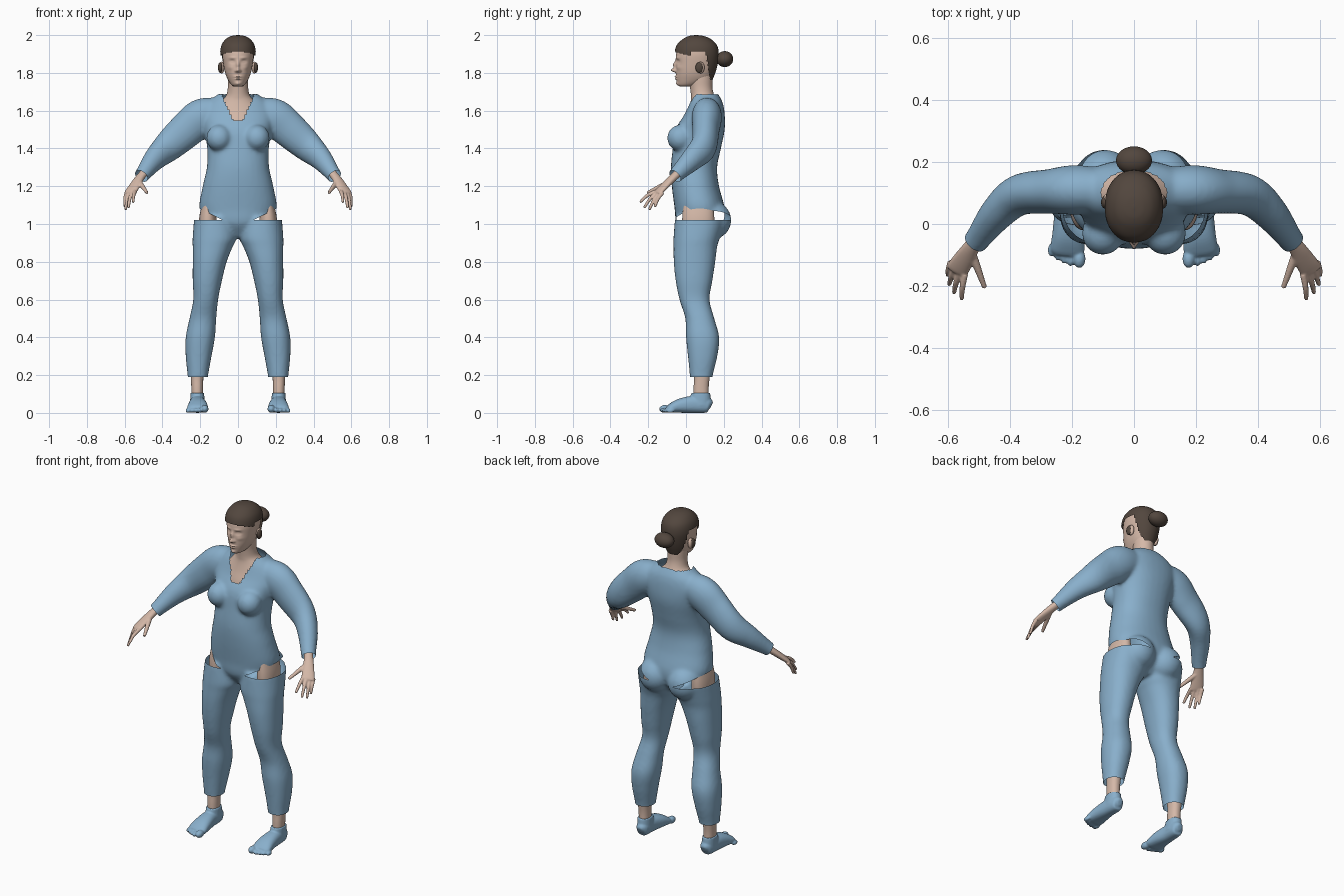
import bpy, bmesh, math
from mathutils import Vector, Matrix

cube = bpy.data.objects.get("Cube")
if cube:
    bpy.data.objects.remove(cube, do_unlink=True)


def material(name, rgb):
    m = bpy.data.materials.new(name)
    m.use_nodes = True
    m.diffuse_color = (*rgb, 1)
    m.node_tree.nodes["Principled BSDF"].inputs["Base Color"].default_value = (*rgb, 1)
    return m


BLUE = material("blue cloth", (0.25, 0.43, 0.60))
SKIN = material("skin", (0.66, 0.48, 0.39))
HAIR = material("brown hair", (0.085, 0.062, 0.048))


def spline(rows, steps):
    """Smooth interpolation through rows of numbers."""
    rows = [Vector(r) for r in rows]
    out = []
    for i in range(len(rows) - 1):
        a, b, c, d = (rows[max(0, min(len(rows) - 1, i + k))] for k in (-1, 0, 1, 2))
        for s in range(steps):
            t = s / steps
            out.append(b + (c - a) * (t / 2) + (2 * a - 5 * b + 4 * c - d) * (t * t / 2)
                       + (3 * b - a - 3 * c + d) * (t ** 3 / 2))
    return out + [rows[-1]]


def loft(bm, rows, flat=True, side=1, steps=6, segs=32, power=0.9):
    """Skin closed rings (x, y, z, radius u, radius v); level, or square to the path."""
    rows = spline(rows, steps)
    rings = []
    for i, (x, y, z, ru, rv) in enumerate(rows):
        u, v = Vector((1, 0, 0)), Vector((0, 1, 0))
        if not flat:
            t = (rows[min(i + 1, len(rows) - 1)] - rows[max(i - 1, 0)])
            t = Vector(t[:3]).normalized()
            u = t.cross(Vector((0, 0, 1))).normalized()
            v = u.cross(t)
        ring = []
        for k in range(segs):
            a = math.tau * k / segs
            c, s = (math.copysign(abs(f) ** power, f) for f in (math.cos(a), math.sin(a)))
            p = Vector((x, y, z)) + u * ru * c + v * rv * s
            ring.append(bm.verts.new((p.x * side, p.y, p.z)))
        rings.append(ring)
    faces = [bm.faces.new(rings[0]), bm.faces.new(rings[-1])]
    for a, b in zip(rings, rings[1:]):
        for k in range(segs):
            j = (k + 1) % segs
            faces.append(bm.faces.new((a[k], a[j], b[j], b[k])))
    bmesh.ops.recalc_face_normals(bm, faces=faces)


def levels(rows):
    """Level rings from (height, x min, x max, y front, y back)."""
    return [((a + b) / 2, (f + k) / 2, z, (b - a) / 2, (k - f) / 2) for z, a, b, f, k in rows]


def ball(bm, centre, size, side=1):
    m = Matrix.Translation((centre[0] * side, *centre[1:])) @ Matrix.Diagonal((*size, 1))
    bmesh.ops.create_uvsphere(bm, u_segments=32, v_segments=20, radius=1, matrix=m)


def build(name, bm, mat, voxel=0, smooth=6):
    """Make the object; with a voxel size, fuse its parts into one soft skin."""
    me = bpy.data.meshes.new(name)
    bm.to_mesh(me)
    bm.free()
    ob = bpy.data.objects.new(name, me)
    bpy.context.collection.objects.link(ob)
    if voxel:
        r = ob.modifiers.new("fuse", 'REMESH')
        r.mode, r.voxel_size = 'VOXEL', voxel
        s = ob.modifiers.new("soften", 'SMOOTH')
        s.factor, s.iterations = 0.5, smooth
        dg = bpy.context.evaluated_depsgraph_get()
        ob.data = bpy.data.meshes.new_from_object(ob.evaluated_get(dg))
        ob.modifiers.clear()
    ob.data.materials.clear()
    ob.data.materials.append(mat)
    ob.data.shade_smooth()
    return ob


# Clothing: torso, bust, seat, arms and legs fused together
bm = bmesh.new()
torso = [(.93, .05, 0, .13), (1.0, .16, -.05, .19), (1.08, .205, -.06, .205),
         (1.2, .187, -.075, .175), (1.3, .165, -.08, .165), (1.4, .163, -.07, .185),
         (1.5, .18, -.055, .205), (1.58, .19, -.01, .205), (1.64, .165, .015, .195),
         (1.68, .115, .03, .175), (1.71, .075, .035, .155)]
loft(bm, levels([(z, -w, w, f, k) for z, w, f, k in torso]))
leg = [(1.035, .01, .232, -.058, .21), (.93, .006, .24, -.066, .18), (.88, .028, .24, -.066, .165),
       (.8, .06, .24, -.065, .155), (.7, .085, .24, -.055, .14), (.6, .105, .237, -.035, .125),
       (.5, .115, .257, -.004, .15), (.4, .122, .277, 0, .176), (.3, .14, .277, .01, .166),
       (.2, .158, .267, .02, .142), (.16, .162, .265, .022, .138)]
arm = [(.1, .11, 1.59, .07, .08), (.19, .11, 1.565, .08, .1), (.27, .105, 1.5, .072, .096),
       (.37, .093, 1.41, .066, .082), (.44, .035, 1.345, .056, .063),
       (.505, -.05, 1.262, .041, .041), (.535, -.085, 1.225, .038, .038)]
for s in (1, -1):
    loft(bm, levels(leg), side=s)
    loft(bm, arm, flat=False, side=s, power=1)
    ball(bm, (.1, -.03, 1.455), (.068, .07, .07), s)
    ball(bm, (.095, .14, 1.02), (.098, .1, .1), s)
suit = build("clothing", bm, BLUE, 0.01, 8)

# Clean hems, hip openings, open cuffs and a ragged neckline
bm = bmesh.new()
bm.from_mesh(suit.data)
CUFF, ALONG = Vector((.512, -.058, 1.254)), Vector((.52, -.62, -.6)).normalized()
cuts = [((0, 0, .19), (0, 0, 1)), ((0, 0, 1.02), (0, 0, 1))]
for s in (1, -1):
    cuts.append(((.08 * s, 0, 1.02), (-.5 * s, 0, 1)))
    cuts.append(((CUFF.x * s, *CUFF.yz), (ALONG.x * s, *ALONG.yz)))
for co, no in cuts:
    bmesh.ops.bisect_plane(bm, geom=bm.verts[:] + bm.edges[:] + bm.faces[:],
                           plane_co=co, plane_no=no, dist=1e-5)


def is_open(c):
    x = abs(c.x)
    hip = 1.02 < c.z < 1.02 + (x - .08) * .5 and x < .3
    cuff = x > .4 and (Vector((x, c.y, c.z)) - CUFF).dot(ALONG) > 0
    neck = c.z > 1.55 and c.y < .1 and x < .028 + (c.z - 1.55) * .42
    collar = c.z > 1.688 and x < .12
    return hip or cuff or neck or collar or c.z < .19


bmesh.ops.delete(bm, geom=[f for f in bm.faces if is_open(f.calc_center_median())], context='FACES')
bm.to_mesh(suit.data)
bm.free()

# Neck and chest
bm = bmesh.new()
neck = [(1.46, .13, -.03, .17), (1.54, .14, -.01, .18), (1.6, .13, .012, .18),
        (1.65, .09, .025, .165), (1.68, .063, .026, .15), (1.72, .054, .022, .14),
        (1.77, .054, .015, .14), (1.82, .054, .02, .14)]
loft(bm, levels([(z, -w, w, f, k) for z, w, f, k in neck]), power=1)
build("neck_and_chest", bm, SKIN)

# Head, with the features pushed in or out of the face
skull = [(1.727, .018, -.03, .03), (1.738, .036, -.042, .07), (1.765, .054, -.05, .125),
         (1.8, .068, -.053, .145), (1.85, .078, -.053, .16), (1.9, .083, -.052, .165),
         (1.94, .076, -.04, .155), (1.968, .056, -.01, .125), (1.982, .03, .02, .09),
         (1.986, .003, .05, .06)]
skull = levels([(z, -w, w, f, k) for z, w, f, k in skull])
FEATURES = [  # x, z, push, spread x, spread z
    (0, 1.814, .026, .010, .010), (0, 1.842, .015, .008, .020), (.012, 1.810, .008, .006, .006),
    (.031, 1.860, -.011, .014, .009), (.031, 1.859, .006, .010, .005), (.03, 1.880, .004, .018, .006),
    (0, 1.780, .010, .017, .004), (0, 1.768, .009, .014, .004), (0, 1.742, .009, .016, .010),
    (.042, 1.828, .004, .015, .012)]
bm = bmesh.new()
loft(bm, skull, steps=12, segs=112, power=.95)
for v in bm.verts:
    if v.co.y < .02:
        x, z = abs(v.co.x), v.co.z
        v.co.y -= sum(p * math.exp(-((x - fx) / sx) ** 2 - ((z - fz) / sz) ** 2)
                      for fx, fz, p, sx, sz in FEATURES)
build("head", bm, SKIN)

# Hair: a slightly larger skull cut along the hairline
bm = bmesh.new()
loft(bm, skull, steps=10, segs=80, power=.95)


def hairline(y):
    if y < .03:
        return 1.908 - max(0, y + .05) * .25
    return 1.91 if y < .1 else max(1.745, 1.91 - (y - .1) * 6)


bmesh.ops.delete(bm, geom=[f for f in bm.faces if f.calc_center_median().z <
                           hairline(f.calc_center_median().y)], context='FACES')
pivot = Matrix.Translation((0, .06, 1.87))
bm.transform(pivot @ Matrix.Diagonal((1.14, 1.08, 1.12, 1)) @ pivot.inverted())
build("hair", bm, HAIR)
bm = bmesh.new()
ball(bm, (0, .205, 1.873), (.058, .045, .042))
build("hair_bun", bm, HAIR)

TIPS = [(.555, -.243, 1.115), (.58, -.222, 1.085), (.595, -.195, 1.075), (.6, -.165, 1.09)]
for s, side in ((1, "left"), (-1, "right")):
    # Ear with dark outer rim
    bm = bmesh.new()
    ball(bm, (.086, .078, 1.828), (.014, .02, .031), s)
    build(side + "_ear", bm, SKIN)
    bm = bmesh.new()
    ball(bm, (.094, .07, 1.828), (.012, .02, .028), s)
    build(side + "_ear_cover", bm, HAIR)

    # Hand
    bm = bmesh.new()
    palm = [(.47, -.01, 1.3, .024, .022), (.515, -.063, 1.25, .025, .02),
            (.542, -.105, 1.21, .032, .018), (.568, -.145, 1.17, .036, .014),
            (.574, -.155, 1.16, .03, .008)]
    loft(bm, palm, flat=False, side=s, power=1)
    for i, tip in enumerate(TIPS):
        root = Vector((.545 + .015 * i, -.162 + .013 * i, 1.172 - .002 * i))
        tip = Vector(tip)
        mid = (root + tip) / 2 + Vector((.003, -.004, .006))
        loft(bm, [(*root, .011, .011), (*mid, .0095, .0095), (*tip, .007, .007)],
             flat=False, side=s, segs=12, power=1)
    loft(bm, [(.525, -.085, 1.225, .014, .014), (.503, -.145, 1.195, .012, .012),
              (.481, -.205, 1.165, .008, .008)], flat=False, side=s, segs=12, power=1)
    build(side + "_hand", bm, SKIN, 0.004, 3)

    # Hip skin seen through the opening
    bm = bmesh.new()
    loft(bm, [(.16, .065, .9, .045, .08), (.16, .065, 1.03, .046, .085),
              (.155, .065, 1.16, .02, .07)], side=s)
    build(side + "_hip", bm, SKIN)

    # Ankle
    bm = bmesh.new()
    loft(bm, [(.215, .08, .05, .03, .042), (.216, .08, .13, .031, .04),
              (.216, .085, .2, .034, .042), (.212, .09, .34, .045, .055)], side=s)
    build(side + "_ankle", bm, SKIN)

    # Foot with toes
    bm = bmesh.new()
    sole = [(.213, .134, .036, .012, .015), (.213, .115, .042, .034, .04),
            (.215, .04, .045, .041, .045), (.213, -.03, .038, .05, .038),
            (.214, -.08, .025, .055, .025), (.215, -.1, .02, .045, .015)]
    loft(bm, sole, flat=False, side=s, power=.85)
    loft(bm, [(.214, .075, .04, .04, .056), (.215, .077, .075, .038, .054),
              (.216, .078, .106, .036, .05)], side=s)
    for i in range(5):
        r = .021 if i == 0 else .0145 - .0006 * i
        ball(bm, (.176 + .008 * (i > 0) + .0205 * i, -.112 + .0035 * i * i ** .5, r),
             (r * .95, .03 - .002 * i, r), s)
    build(side + "_foot", bm, BLUE, 0.005, 3)
